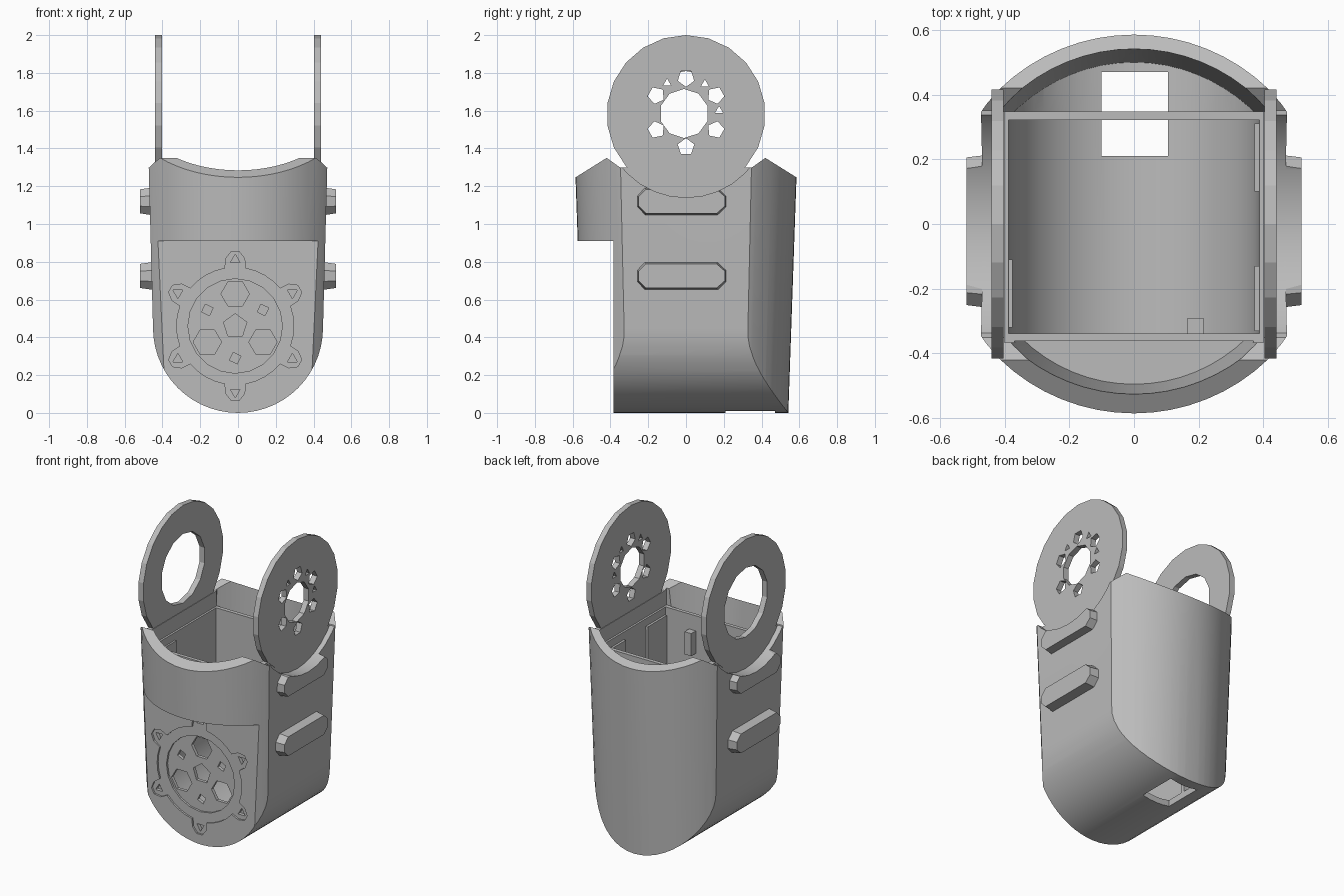
import bpy, bmesh, math
from mathutils import Vector

old = bpy.data.objects.get("Cube")
if old:
    bpy.data.objects.remove(old, do_unlink=True)

grey = bpy.data.materials.new("plain_grey")
grey.use_nodes = True
grey.diffuse_color = (0.5, 0.5, 0.5, 1)
grey.node_tree.nodes["Principled BSDF"].inputs["Base Color"].default_value = (0.5, 0.5, 0.5, 1)


def link(name, bm):
    bmesh.ops.recalc_face_normals(bm, faces=bm.faces)
    mesh = bpy.data.meshes.new(name)
    bm.to_mesh(mesh)
    bm.free()
    mesh.materials.append(grey)
    obj = bpy.data.objects.new(name, mesh)
    bpy.context.collection.objects.link(obj)
    return obj


def prism(name, pts, axis, a, b):
    """Extrude a 2D outline along x or y, from a to b."""
    bm = bmesh.new()
    place = (lambda p: (a, p[0], p[1])) if axis == "x" else (lambda p: (p[0], a, p[1]))
    face = bm.faces.new([bm.verts.new(place(p)) for p in pts])
    geo = bmesh.ops.extrude_face_region(bm, geom=[face])["geom"]
    move = Vector((b - a, 0, 0)) if axis == "x" else Vector((0, b - a, 0))
    bmesh.ops.translate(bm, vec=move, verts=[g for g in geo if isinstance(g, bmesh.types.BMVert)])
    return link(name, bm)


def box(name, x0, x1, y0, y1, z0, z1):
    return prism(name, [(x0, z0), (x1, z0), (x1, z1), (x0, z1)], "y", y0, y1)


def cone(name, r1, r2, z0, z1):
    bm = bmesh.new()
    bmesh.ops.create_cone(bm, cap_ends=True, segments=64, radius1=r1, radius2=r2, depth=z1 - z0)
    bmesh.ops.translate(bm, vec=(0, 0, (z0 + z1) / 2), verts=bm.verts)
    return link(name, bm)


def ngon(u, v, r, n, turn=90):
    return [(u + r * math.cos(math.radians(turn + 360 * i / n)),
             v + r * math.sin(math.radians(turn + 360 * i / n))) for i in range(n)]


def u_shape(low, high, floor, top):
    """Round-bottomed outline, half width low at the arc and high at the top."""
    arc = [math.pi + math.pi * i / 28 for i in range(29)]
    return ([(-high, top)] + [(low * math.cos(t), floor + low + low * math.sin(t)) for t in arc]
            + [(high, top)])


def boolean(target, tool, mode="DIFFERENCE", keep=False):
    mod = target.modifiers.new("cut", "BOOLEAN")
    mod.operation, mod.solver, mod.object = mode, "EXACT", tool
    graph = bpy.context.evaluated_depsgraph_get()
    mesh = bpy.data.meshes.new_from_object(target.evaluated_get(graph))
    target.modifiers.clear()
    target.data = mesh
    if not keep:
        bpy.data.objects.remove(tool, do_unlink=True)


# Shell: round-bottomed trough, curved front and back, sloping rims
body = prism("bracket_body", u_shape(0.45, 0.478, 0, 1.5), "y", -0.8, 0.8)
boolean(body, cone("outer_curve", 0.54, 0.592, -0.05, 1.45), "INTERSECT")
side = [(-0.385, -0.1), (-0.385, 0.91), (-0.7, 0.91), (-0.7, 1.175), (-0.42, 1.35), (-0.35, 1.3),
        (0.35, 1.3), (0.42, 1.35), (0.7, 1.175), (0.7, -0.1)]
boolean(body, prism("side_outline", side, "x", -0.7, 0.7), "INTERSECT")

# Central cavity, with the rim of its inner walls lowered
boolean(body, prism("cavity", u_shape(0.385, 0.388, 0.04, 1.6), "y", -0.338, 0.322))
boolean(body, box("wall_lowering", -0.4, 0.4, -0.366, 0.353, 1.2, 1.6))

# Pockets behind the curved back and inside the front hood
for y0, y1, floor in ((0.348, 0.8, -0.1), (-0.8, -0.362, 0.95)):
    pocket = prism("pocket", u_shape(0.395, 0.41, 0.04, 1.6), "y", y0, y1)
    boolean(pocket, cone("inner_curve", 0.495, 0.55, floor, 1.55), "INTERSECT")
    boolean(body, pocket)

# Cable opening in the bottom
boolean(body, box("cable_opening", -0.1, 0.105, 0.21, 0.47, -0.1, 0.14))

# Front panel recess: ring with six lugs, deeper disc, pattern of holes
CX, CZ, FRONT = -0.015, 0.46, -0.385


def polar(angle, r):
    t = math.radians(angle)
    return CX + r * math.cos(t), CZ + r * math.sin(t)


def front_cut(pts, depth):
    boolean(body, prism("front_cutter", pts, "y", FRONT - 0.1, FRONT + depth))


star = []
for k in range(6):
    mid = 90 + 60 * k
    star += [polar(mid - 10, 0.31), polar(mid - 8, 0.36), polar(mid - 3, 0.395),
             polar(mid + 3, 0.395), polar(mid + 8, 0.36), polar(mid + 10, 0.31)]
    star += [polar(mid + d, 0.31) for d in (20, 30, 40)]
front_cut(star, 0.012)
front_cut(ngon(CX, CZ, 0.25, 20), 0.025)
front_cut(ngon(CX, CZ, 0.065, 5), 0.06)
for k in range(3):
    front_cut(ngon(*polar(90 + 120 * k, 0.17), 0.075, 6, 120 * k), 0.06)
    front_cut(ngon(*polar(30 + 120 * k, 0.17), 0.032, 4, 20), 0.06)
for k in range(6):
    front_cut(ngon(*polar(90 + 60 * k, 0.35), 0.03, 3, 90 + 60 * k), 0.035)

# Side grips: chamfered rounded bars, mirrored
parts = [body]
for sign, label in ((1, "left"), (-1, "right")):
    hub = prism("hub_cutter", ngon(0, 1.58, 0.44, 32), "x", sign * 0.437, sign * 0.7)
    boolean(body, hub, keep=True)
    for zc, level in ((1.12, "upper"), (0.725, "lower")):
        outline = [(-0.26, zc - 0.03), (-0.22, zc - 0.075), (0.17, zc - 0.075), (0.215, zc - 0.03),
                   (0.215, zc + 0.03), (0.17, zc + 0.075), (-0.22, zc + 0.075), (-0.26, zc + 0.03)]
        grip = prism(f"{label}_{level}_grip", outline, "x", sign * 0.44, sign * 0.518)
        for v in grip.data.vertices:
            if abs(v.co.x) > 0.5:
                v.co.z = zc + (v.co.z - zc) * 0.85
                v.co.y = -0.02 + (v.co.y + 0.02) * 0.96
        if level == "upper":
            boolean(grip, hub, keep=True)
        parts.append(grip)
    bpy.data.objects.remove(hub, do_unlink=True)

    # Pivot ear above each side wall
    ear = prism(f"{label}_pivot_ear", ngon(0, 1.58, 0.42, 22), "x", sign * 0.403, sign * 0.44)
    holes = [ngon(0, 1.58, 0.23, 14)]
    if sign > 0:
        holes = [ngon(-0.01, 1.585, 0.13, 10)]
        for k in range(6):
            t = math.radians(90 + 60 * k)
            holes.append(ngon(0.182 * math.cos(t), 1.59 + 0.182 * math.sin(t), 0.046, 5, 60 * k - 90))
        holes += [ngon(u, v, 0.025, 3) for u, v in ((0.175, 1.6), (-0.1, 1.745), (0.1, 1.74))]
    for pts in holes:
        boolean(ear, prism("ear_hole", pts, "x", sign * 0.3, sign * 0.6))
    parts.append(ear)

# Small ribs and a stop block inside the cavity
parts.append(box("right_inner_rib", -0.4, -0.375, -0.32, -0.11, 0.5, 1.15))
parts.append(box("left_inner_rib_front", 0.372, 0.4, -0.33, -0.13, 0.5, 1.15))
parts.append(box("left_inner_rib_back", 0.372, 0.4, 0.1, 0.31, 0.5, 1.15))
parts.append(box("inner_stop_block", 0.165, 0.215, -0.345, -0.29, 0.95, 1.1))

# Smooth curves, sharp edges
bpy.ops.object.select_all(action="DESELECT")
for obj in parts:
    obj.select_set(True)
bpy.context.view_layer.objects.active = body
bpy.ops.object.shade_smooth_by_angle(angle=math.radians(15))
